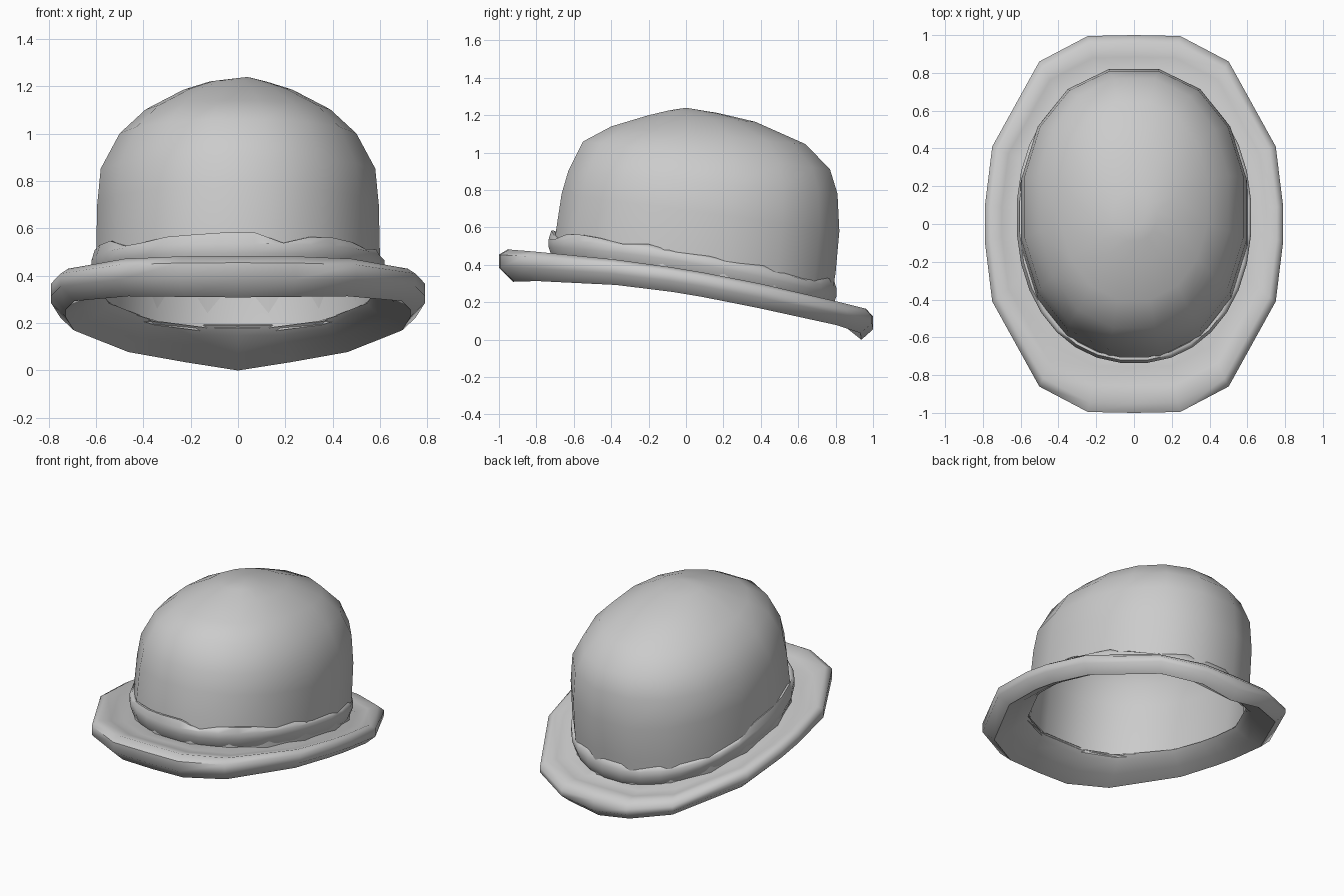
import bpy, bmesh, math, random

if "Cube" in bpy.data.objects:
    bpy.data.objects.remove(bpy.data.objects["Cube"])

random.seed(4)
felt = bpy.data.materials.new("grey felt")
felt.diffuse_color = (0.6, 0.6, 0.6, 1)
felt.use_nodes = True
felt.node_tree.nodes["Principled BSDF"].inputs["Base Color"].default_value = felt.diffuse_color


def spow(v, e):
    return math.copysign(abs(v) ** e, v)


def sag(y):
    """Height of the brim's middle line, dropping towards the back."""
    return 0.315 - 0.165 * y - 0.075 * y * y


def oval(rx, y0, y1, height, sides, power):
    """Ring of points; height is a function of y. Flats face front and back."""
    e, step = 2 / power, math.tau / sides
    k = math.cos(step / 2) ** e
    cy, ry = (y0 + y1) / 2, (y1 - y0) / 2
    pts = []
    for i in range(sides):
        a = step * (i + 0.5)
        y = cy + ry * spow(math.sin(a), e) / k
        pts.append((rx * spow(math.cos(a), e) / k, y, height(y)))
    return pts


def tilted(y0, z0, y1, z1):
    return lambda y: z0 + (z1 - z0) * (y - y0) / (y1 - y0)


def loft(name, rings, apex=None, closed=False, flip=False, angle=60):
    bm = bmesh.new()
    vs = [[bm.verts.new(p) for p in r] for r in rings]
    n = len(vs[0])
    pairs = list(zip(vs, vs[1:])) + ([(vs[-1], vs[0])] if closed else [])
    for a, b in pairs:
        for i in range(n):
            j = (i + 1) % n
            bm.faces.new((a[i], a[j], b[j], b[i]))
    if apex:
        tip = bm.verts.new(apex)
        for i in range(n):
            bm.faces.new((vs[-1][i], vs[-1][(i + 1) % n], tip))
    if closed:
        bmesh.ops.recalc_face_normals(bm, faces=bm.faces)
    if flip:
        bmesh.ops.reverse_faces(bm, faces=bm.faces)
    me = bpy.data.meshes.new(name)
    bm.to_mesh(me)
    bm.free()
    me.materials.append(felt)
    ob = bpy.data.objects.new(name, me)
    bpy.context.collection.objects.link(ob)
    bpy.context.view_layer.objects.active = ob
    ob.select_set(True)
    bpy.ops.object.shade_smooth_by_angle(angle=math.radians(angle))
    ob.select_set(False)
    return ob


# crown rings: front y, front z, back y, back z, half width
CROWN = [(-0.70, 0.55, 0.80, 0.36, 0.60), (-0.665, 0.78, 0.82, 0.58, 0.595),
         (-0.63, 0.90, 0.81, 0.78, 0.58), (-0.55, 1.06, 0.77, 0.91, 0.50),
         (-0.40, 1.14, 0.64, 1.045, 0.39), (-0.20, 1.20, 0.37, 1.165, 0.23),
         (-0.09, 1.226, 0.17, 1.212, 0.12)]


def dome(inset, base_dz):
    base = oval(0.60 - inset, -0.71 + inset, 0.77 - inset,
                lambda y: sag(y) + base_dz, 16, 2.15)
    return [base] + [oval(rx - inset, y0 + inset, y1 - inset,
                          tilted(y0, z0 - inset, y1, z1 - inset), 16, 2.15)
                     for y0, z0, y1, z1, rx in CROWN]


# crown: outer shell and the lining inside it
loft("crown", dome(0, 0.02), apex=(0.04, 0.0, 1.24))
loft("lining", dome(0.02, 0.03), apex=(0.04, 0.0, 1.22), flip=True)

# brim: thin dished ring with a rolled edge, thinner at the sides
QUARTER = [(1.0, 0.09), (0.95, 0.41), (0.635, 0.86), (0.31, 0.995)]
OUTLINE = (QUARTER + [(0, 1.0)] + [(-x, y) for x, y in QUARTER[::-1]]
           + [(-x, -y) for x, y in QUARTER] + [(0, -1.0)]
           + [(x, -y) for x, y in QUARTER[::-1]])
# half width, half length, height offset
BRIM = [(0.575, 0.715, 0.04), (0.60, 0.745, 0.005), (0.66, 0.83, -0.05),
        (0.73, 0.93, -0.095), (0.79, 1.0, -0.02), (0.79, 1.0, 0.05),
        (0.755, 0.955, 0.08), (0.70, 0.87, 0.055), (0.64, 0.78, 0.03),
        (0.59, 0.72, 0.045)]
rings = []
for rx, ry, dz in BRIM:
    shift = 0.03 * (1.0 - ry) / 0.28
    ring = []
    for u, v in OUTLINE:
        y = ry * v + shift
        # the back of the brim dips most along its middle
        lift = 0.15 * abs(u) * (1 - abs(u)) * max(0, v) if dz < 0 else 0
        ring.append((rx * u, y, sag(y) + dz * (1 - 0.25 * u * u) + lift))
    rings.append(ring)
loft("brim", rings, closed=True)

# hat band: overhanging ribbon with an uneven upper edge
SIDES = 32
rise = [random.uniform(-0.04, 0.015) for _ in range(SIDES)]


def ribbon(out, dz, uneven=False):
    pts = oval(0.60 + out, -0.715 - out, 0.785 + out,
               lambda y: sag(y) + dz, SIDES, 2.15)
    return [(x, y, z + rise[i] * uneven) for i, (x, y, z) in enumerate(pts)]


loft("hat_band", [ribbon(-0.01, 0.03), ribbon(0.003, 0.05), ribbon(0.02, 0.10),
                  ribbon(0.02, 0.14), ribbon(0.005, 0.18, True),
                  ribbon(-0.01, 0.18, True)], closed=True)
